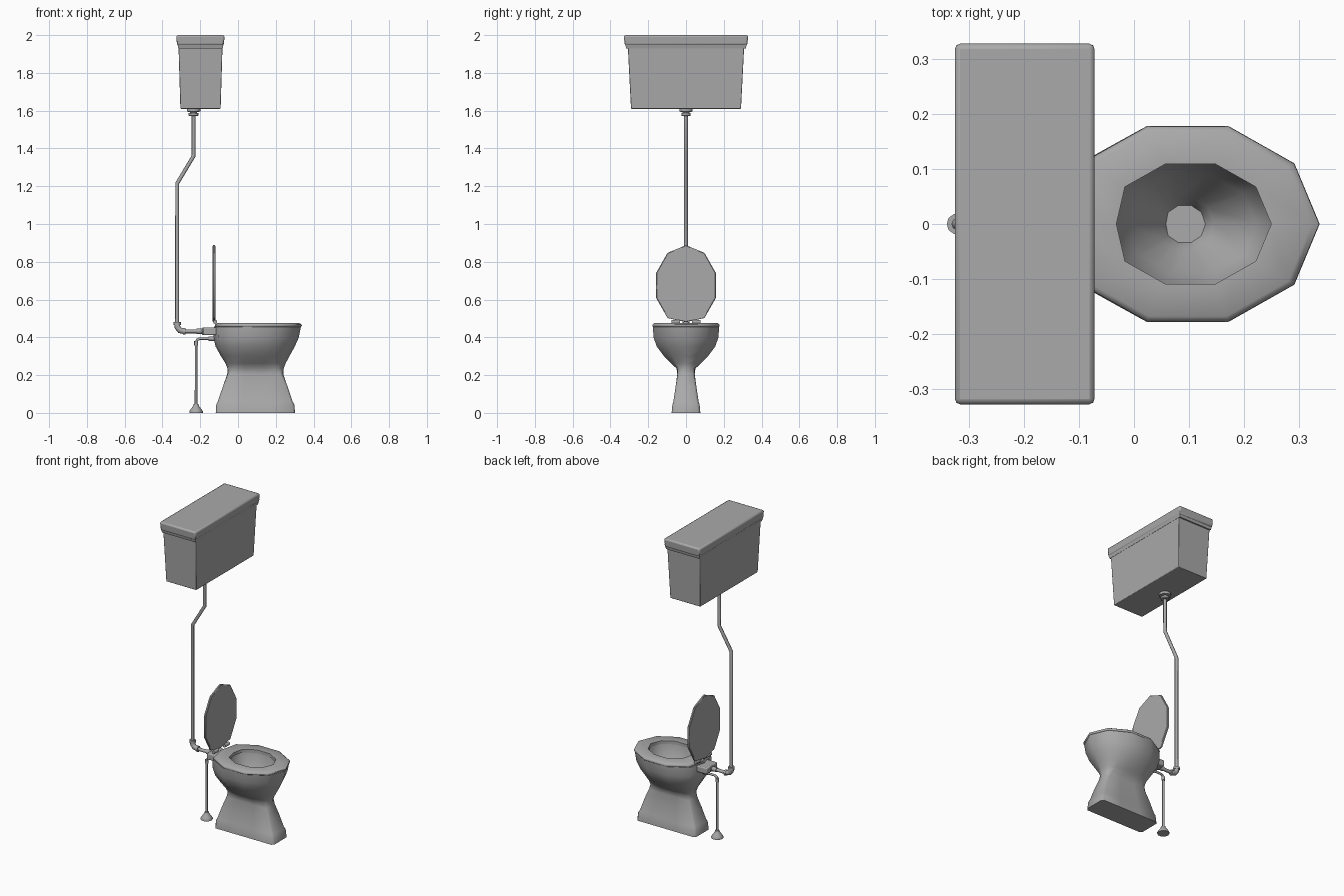
import bpy
import bmesh
import math

cube = bpy.data.objects.get("Cube")
if cube:
    bpy.data.objects.remove(cube, do_unlink=True)

mat = bpy.data.materials.new("grey ceramic")
mat.use_nodes = True
GREY = (0.4, 0.4, 0.4, 1)
mat.diffuse_color = GREY
mat.node_tree.nodes["Principled BSDF"].inputs["Base Color"].default_value = GREY

# Half outlines of the egg-shaped bowl and of the rounded box foot
EGG = [(1, 0), (.8, .62), (.54, .81), (.28, 1), (-.37, 1), (-.63, .81), (-.89, .62), (-1, 0)]
BOX = [(1, 0), (1, .8), (.94, 1), (.35, 1), (-.35, 1), (-.94, 1), (-1, .8), (-1, 0)]


def ring(z, x0, x1, half_width, box=0.0):
    """Closed outline between x0 and x1, blended from egg to box."""
    half = [(a[0] + (b[0] - a[0]) * box, a[1] + (b[1] - a[1]) * box) for a, b in zip(EGG, BOX)]
    full = half + [(x, -y) for x, y in half[-2:0:-1]]
    mid, rad = (x0 + x1) / 2, (x1 - x0) / 2
    return [(mid + x * rad, y * half_width, z) for x, y in full]


def circle(r, z, sides=10):
    return [(r * math.cos(math.tau * i / sides), r * math.sin(math.tau * i / sides), z)
            for i in range(sides)]


def finish(obj, angle):
    obj.data.materials.clear()
    obj.data.materials.append(mat)
    bpy.ops.object.select_all(action='DESELECT')
    obj.select_set(True)
    bpy.context.view_layer.objects.active = obj
    bpy.ops.object.shade_smooth_by_angle(angle=math.radians(angle))
    return obj


def loft(name, rings, loop=False, move=lambda p: p, angle=50):
    """Skin a stack of rings; cap both ends, or join last to first."""
    bm = bmesh.new()
    rows = [[bm.verts.new(move(p)) for p in r] for r in rings]
    n = len(rows[0])
    for a, b in zip(rows, rows[1:] + (rows[:1] if loop else [])):
        for i in range(n):
            j = (i + 1) % n
            bm.faces.new((a[i], a[j], b[j], b[i]))
    if not loop:
        bm.faces.new(rows[0][::-1])
        bm.faces.new(rows[-1])
    bmesh.ops.recalc_face_normals(bm, faces=bm.faces)
    mesh = bpy.data.meshes.new(name)
    bm.to_mesh(mesh)
    bm.free()
    obj = bpy.data.objects.new(name, mesh)
    bpy.context.collection.objects.link(obj)
    return finish(obj, angle)


def collar(name, profile, x, z, sideways=False):
    """Turned fitting from (radius, offset) pairs, along z or along x."""
    def move(p):
        return (x + p[2], p[1], z + p[0]) if sideways else (x + p[0], p[1], z + p[2])
    return loft(name, [circle(r, h) for r, h in profile], move=move, angle=40)


def pipe(name, points, radius):
    curve = bpy.data.curves.new(name, 'CURVE')
    curve.dimensions = '3D'
    curve.bevel_depth = radius
    curve.bevel_resolution = 2
    curve.use_fill_caps = True
    spline = curve.splines.new('POLY')
    spline.points.add(len(points) - 1)
    for pt, (x, z) in zip(spline.points, points):
        pt.co = (x, 0, z, 1)
    obj = bpy.data.objects.new(name, curve)
    bpy.context.collection.objects.link(obj)
    bpy.ops.object.select_all(action='DESELECT')
    obj.select_set(True)
    bpy.context.view_layer.objects.active = obj
    bpy.ops.object.convert(target='MESH')
    return finish(bpy.context.object, 50)


def block(name, x0, x1, half_width, z0, z1, taper=(0, 0), bevel=0.0):
    """Box whose bottom is drawn in by taper on x and y."""
    tx, ty = taper
    rows = []
    for z, dx, dy in ((z0, tx, ty), (z1, 0, 0)):
        a, b, w = x0 + dx, x1 - dx, half_width - dy
        rows.append([(a, -w, z), (b, -w, z), (b, w, z), (a, w, z)])
    obj = loft(name, rows, angle=30)
    if bevel:
        mod = obj.modifiers.new("rounded edges", 'BEVEL')
        mod.width = bevel
        mod.segments = 2
    return obj


# Cistern high on the wall
block("cistern", -.315, -.082, .308, 1.61, 1.94, taper=(.01, .017), bevel=.003)
block("cistern_lid_skirt", -.323, -.074, .325, 1.93, 1.965, taper=(.007, .008))
block("cistern_lid", -.327, -.071, .329, 1.945, 2.0, taper=(.004, .004), bevel=.01)

# Bowl and foot in one skin: up the outside, over the rim, down the inside
loft("bowl_and_foot", [
    ring(0, -.118, .302, .076, 1), ring(.045, -.115, .298, .072, 1),
    ring(.058, -.108, .29, .067, 1), ring(.14, -.08, .262, .055, 1),
    ring(.205, -.057, .24, .046, .85), ring(.235, -.056, .242, .05, .5),
    ring(.262, -.066, .252, .078, .15), ring(.3, -.09, .272, .116),
    ring(.35, -.118, .3, .154), ring(.4, -.13, .322, .172),
    ring(.456, -.128, .333, .175), ring(.458, -.04, .257, .115),
    ring(.43, -.035, .252, .111), ring(.36, -.005, .222, .09),
    ring(.29, .042, .145, .047), ring(.255, .058, .13, .034)])

# Seat ring with a softened outer edge
loft("seat", [
    ring(.455, -.032, .25, .109), ring(.455, -.118, .333, .174),
    ring(.46, -.122, .338, .178), ring(.468, -.121, .337, .177),
    ring(.475, -.11, .324, .168), ring(.475, -.032, .25, .109)], loop=True)

# Raised seat lid, standing upright behind the seat
loft("seat_lid", [
    ring(-.134, .484, .884, .154), ring(-.131, .48, .888, .158),
    ring(-.123, .48, .888, .158), ring(-.12, .484, .884, .154)],
    move=lambda p: (p[2], p[1], p[0]), angle=30)

# Hinge on the deck behind the seat
for side, y in (("left", .055), ("right", -.055)):
    loft("hinge_" + side, [circle(.011, y - .022, 8), circle(.011, y + .022, 8)],
         move=lambda p: (-.121 + p[0], p[2], .482 + p[1]))
block("rear_deck", -.185, -.07, .055, .412, .452, bevel=.006)

# Flush pipe from cistern to bowl
pipe("flush_pipe", [(-.235, 1.61), (-.235, 1.36), (-.322, 1.215), (-.322, .46)], .0105)
pipe("flush_elbow", [(-.322, .475), (-.32, .452), (-.308, .437), (-.282, .432)], .0155)
pipe("flush_outlet", [(-.29, .432), (-.17, .432)], .0105)
collar("cistern_nut", [(.022, -.04), (.026, -.036), (.026, -.024), (.019, -.022),
                       (.019, -.018), (.036, -.016), (.036, 0)], -.235, 1.611)
collar("elbow_top_collar", [(.019, -.008), (.019, .008)], -.322, .472)
collar("elbow_side_collar", [(.018, -.006), (.018, .006)], -.284, .432, True)
collar("outlet_collar", [(.014, -.03), (.014, 0), (.019, .002), (.019, .02)], -.19, .432, True)

# Water supply pipe with its floor flange
pipe("supply_pipe", [(-.222, .02), (-.222, .372), (-.217, .386), (-.203, .393), (-.11, .393)], .007)
collar("supply_nut", [(.01, -.012), (.01, .012)], -.222, .368)
collar("supply_inlet_collar", [(.012, -.015), (.012, .02)], -.14, .393, True)
collar("floor_flange", [(.036, 0), (.036, .008), (.028, .02), (.016, .036), (.013, .046)], -.222, 0)
